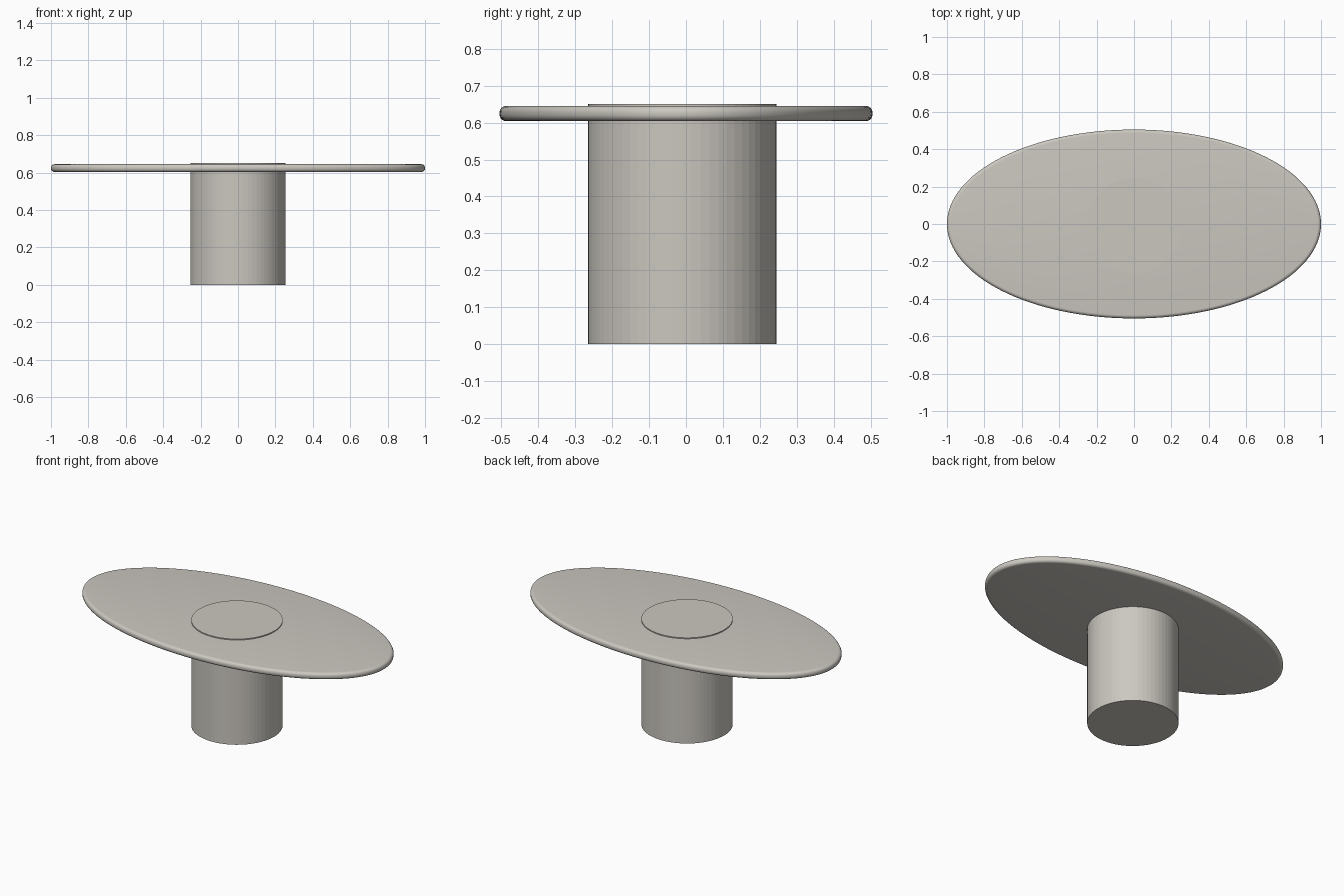
import bpy
import math

if "Cube" in bpy.data.objects:
    bpy.data.objects.remove(bpy.data.objects["Cube"])

stone = bpy.data.materials.new("warm grey")
stone.diffuse_color = (0.60, 0.575, 0.53, 1.0)
stone.use_nodes = True
stone.node_tree.nodes["Principled BSDF"].inputs["Base Color"].default_value = stone.diffuse_color


def drum(name, sides, rx, ry, z0, z1, y=0.0):
    """Upright elliptical cylinder between two heights."""
    bpy.ops.mesh.primitive_cylinder_add(
        vertices=sides, radius=1, depth=1, location=(0, y, (z0 + z1) / 2))
    ob = bpy.context.object
    ob.name = name
    ob.scale = (rx, ry, z1 - z0)
    bpy.ops.object.transform_apply(location=False, rotation=False, scale=True)
    ob.data.materials.append(stone)
    return ob


# Round pedestal, its top standing just proud of the table top
drum("pedestal", 64, 0.255, 0.255, 0.0, 0.651, y=-0.01)

# Oval table top with a rounded rim
top = drum("table_top", 128, 1.0, 0.505, 0.604, 0.645)
bevel = top.modifiers.new("rounded_rim", "BEVEL")
bevel.width = 0.018
bevel.segments = 6
bevel.limit_method = "ANGLE"
bevel.angle_limit = math.radians(60)
bpy.ops.object.modifier_apply(modifier=bevel.name)
bpy.ops.object.shade_smooth_by_angle(angle=math.radians(30))
